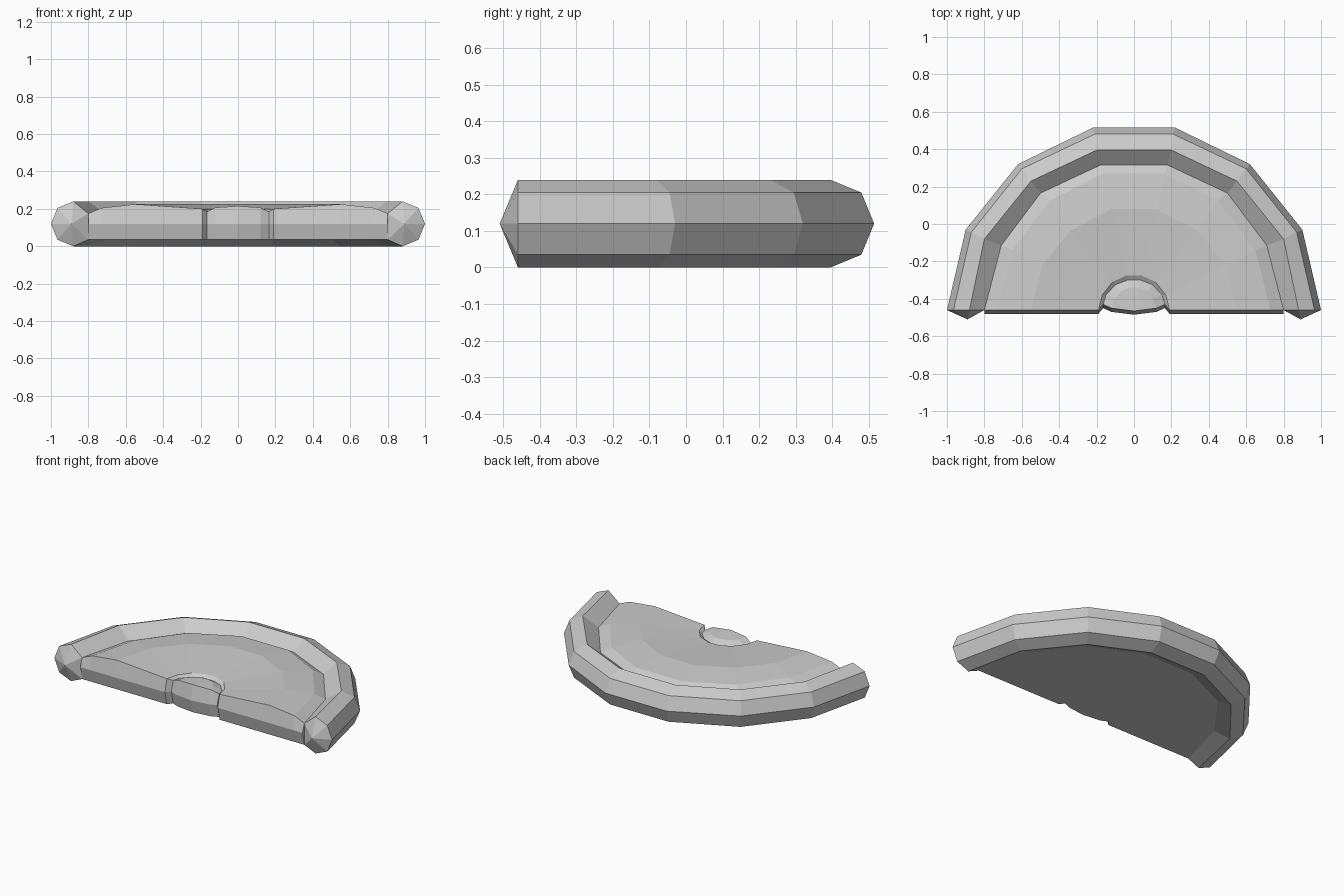
import bpy
import bmesh

if "Cube" in bpy.data.objects:
    bpy.data.objects.remove(bpy.data.objects["Cube"])

grey = bpy.data.materials.new("light grey")
grey.use_nodes = True
colour = (0.6, 0.6, 0.6, 1)
grey.diffuse_color = colour
grey.node_tree.nodes["Principled BSDF"].inputs["Base Color"].default_value = colour

FRONT = -0.46
MID = 0.12
BASE = 0.035


def arch(half, z):
    """Mirror a right-hand half outline into a full arch at height z."""
    return [(x, y, z) for x, y in half] + [(-x, y, z) for x, y in reversed(half)]


def sweep(bm, rings):
    """Join a closed loop of arches with quads."""
    loops = [[bm.verts.new(p) for p in ring] for ring in rings]
    for a, b in zip(loops, loops[1:] + loops[:1]):
        for i in range(len(a) - 1):
            bm.faces.new((a[i], a[i + 1], b[i + 1], b[i]))
    return loops


def finish(bm, name):
    bmesh.ops.remove_doubles(bm, verts=bm.verts[:], dist=0.0005)
    bmesh.ops.recalc_face_normals(bm, faces=bm.faces[:])
    mesh = bpy.data.meshes.new(name)
    bm.to_mesh(mesh)
    bm.free()
    mesh.materials.append(grey)
    obj = bpy.data.objects.new(name, mesh)
    bpy.context.collection.objects.link(obj)


def slab(name, tops):
    """Half-round slab with a stepped top, flat base and bulging cut face."""
    bm = bmesh.new()
    bases = [[(x, y, BASE) for x, y, z in ring] for ring in tops]
    loops = sweep(bm, tops + bases[::-1])
    n = len(tops)
    for end in (0, -1):
        top = [loop[end] for loop in loops[:n]]
        low = [loop[end] for loop in loops[n:]][::-1]
        mid = [bm.verts.new((v.co.x, v.co.y - 0.02, MID)) for v in top]
        for i in range(n - 1):
            bm.faces.new((top[i], top[i + 1], mid[i + 1], mid[i]))
            bm.faces.new((mid[i], mid[i + 1], low[i + 1], low[i]))
        for i in (0, n - 1):
            if abs(top[i].co.x) > 0.001:
                bm.faces.new((top[i], mid[i], low[i]))
    finish(bm, name)


# Outlines from the outside inwards
outer = [(1.0, FRONT), (0.9, -0.03), (0.62, 0.32), (0.22, 0.515)]
shoulder = [(0.965, FRONT), (0.87, -0.045), (0.6, 0.295), (0.21, 0.48)]
crest = [(0.88, FRONT), (0.8, -0.08), (0.55, 0.23), (0.2, 0.395)]
inner = [(0.8, FRONT), (0.71, -0.115), (0.5, 0.165), (0.18, 0.315)]
slope = [(0.73, FRONT), (0.65, -0.14), (0.45, 0.125), (0.165, 0.27)]
swell = [(0.55, FRONT), (0.49, -0.22), (0.34, -0.035), (0.12, 0.08)]
lip = [(0.19, FRONT), (0.17, -0.38), (0.115, -0.31), (0.04, -0.275)]
groove = [(0.165, -0.43), (0.15, -0.38), (0.1, -0.325), (0.035, -0.3)]
dome = [(0.12, -0.45), (0.1, -0.395), (0.07, -0.36), (0.025, -0.34)]
centre = [(0, -0.465)] * 4

# Thick faceted rim with pointed ends
bm = bmesh.new()
profile = [(outer, MID), (shoulder, 0.205), (crest, 0.24), (inner, 0.175),
           (inner, BASE), (crest, 0), (shoulder, BASE)]
rim_loops = sweep(bm, [arch(half, z) for half, z in profile])
for end, side in ((0, 1), (-1, -1)):
    section = [loop[end] for loop in rim_loops]
    tip = bm.verts.new((side * 0.89, -0.51, MID))
    for a, b in zip(section, section[1:] + section[:1]):
        bm.faces.new((a, b, tip))
finish(bm, "outer_rim")

# Gently swollen body inside the rim
slab("inner_body", [arch(inner, 0.175), arch(slope, 0.205),
                    arch(swell, 0.225), arch(lip, 0.2)])

# Small domed core set in a groove
slab("centre_core", [arch(lip, 0.2), arch(groove, 0.185),
                     arch(dome, 0.207), arch(centre, 0.215)])
